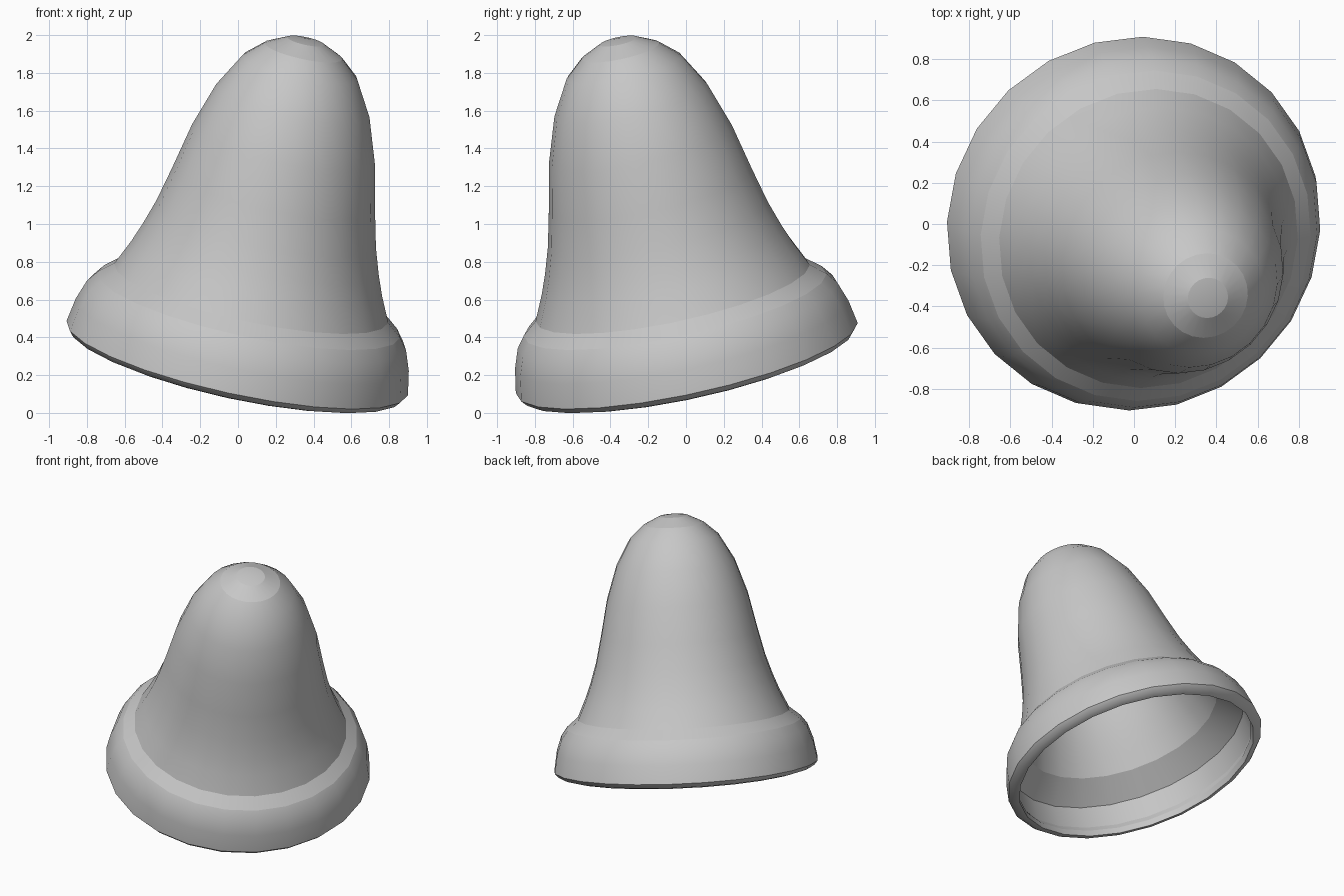
import bpy
import bmesh
import math
from mathutils import Matrix, Vector

cube = bpy.data.objects.get("Cube")
if cube:
    bpy.data.objects.remove(cube, do_unlink=True)

SIDES = 24
TILT = math.radians(17)
TURN = math.radians(-1.7)

# Half section as (radius, height along the bell's own axis), in stretches
# that meet at a crisp ring
STRETCHES = [
    # Cap
    [(0, 2.06), (0.1, 2.045)],
    [(0.1, 2.045), (0.21, 1.99)],
    # Flaring wall
    [(0.21, 1.99), (0.31, 1.90), (0.415, 1.715), (0.495, 1.475), (0.55, 1.22),
     (0.595, 1.03), (0.64, 0.89), (0.68, 0.785), (0.742, 0.65)],
    # Shoulder and rounded band
    [(0.742, 0.65), (0.82, 0.585)],
    [(0.82, 0.585), (0.865, 0.525), (0.902, 0.42), (0.925, 0.29), (0.90, 0.26),
     (0.855, 0.248)],
    # Lip and inside of the band
    [(0.855, 0.248), (0.85, 0.29)],
    [(0.85, 0.29), (0.87, 0.33)],
    [(0.87, 0.33), (0.85, 0.485)],
    [(0.85, 0.485), (0.70, 0.63)],
    # Inside of the wall
    [(0.70, 0.63), (0.645, 0.77), (0.605, 0.875), (0.56, 1.015), (0.512, 1.21),
     (0.457, 1.463), (0.38, 1.695), (0.28, 1.872), (0.19, 1.955), (0.09, 2.005),
     (0, 2.02)],
]


def make_material(name, rgb):
    mat = bpy.data.materials.new(name)
    mat.use_nodes = True
    mat.diffuse_color = (*rgb, 1)
    mat.node_tree.nodes["Principled BSDF"].inputs["Base Color"].default_value = (*rgb, 1)
    return mat


def lathe(name, stretches, mat):
    """Spin a half section round the z axis, with sharp rings between stretches."""
    section = stretches[0][:1] + [p for part in stretches for p in part[1:]]
    crisp = [part[0][1] for part in stretches[1:]]
    bm = bmesh.new()
    verts = [bm.verts.new((r, 0, h)) for r, h in section]
    edges = [bm.edges.new(pair) for pair in zip(verts, verts[1:])]
    bmesh.ops.spin(bm, geom=verts + edges, cent=(0, 0, 0), axis=(0, 0, 1),
                   angle=math.tau, steps=SIDES, use_duplicate=False)
    bmesh.ops.remove_doubles(bm, verts=bm.verts, dist=0.0005)
    bmesh.ops.recalc_face_normals(bm, faces=bm.faces)
    for edge in bm.edges:
        if any(all(abs(v.co.z - h) < 0.0005 for v in edge.verts) for h in crisp):
            edge.smooth = False
    mesh = bpy.data.meshes.new(name)
    bm.to_mesh(mesh)
    bm.free()
    mesh.materials.append(mat)
    obj = bpy.data.objects.new(name, mesh)
    bpy.context.collection.objects.link(obj)
    return obj


# Hollow thin-walled bell, leaning towards its front left
bell = lathe("bell_shell", STRETCHES, make_material("plain grey", (0.57, 0.57, 0.57)))
lean = Matrix.Rotation(TILT, 4, Vector((1, 1, 0)))
bell.data.transform(Matrix.Translation((-0.064, 0.064, 0.013)) @ lean
                    @ Matrix.Rotation(TURN, 4, 'Z'))

# Smooth walls, keeping the marked rings crisp
bpy.ops.object.select_all(action='DESELECT')
bell.select_set(True)
bpy.context.view_layer.objects.active = bell
bpy.ops.object.shade_smooth_by_angle(angle=math.radians(60), keep_sharp_edges=True)
